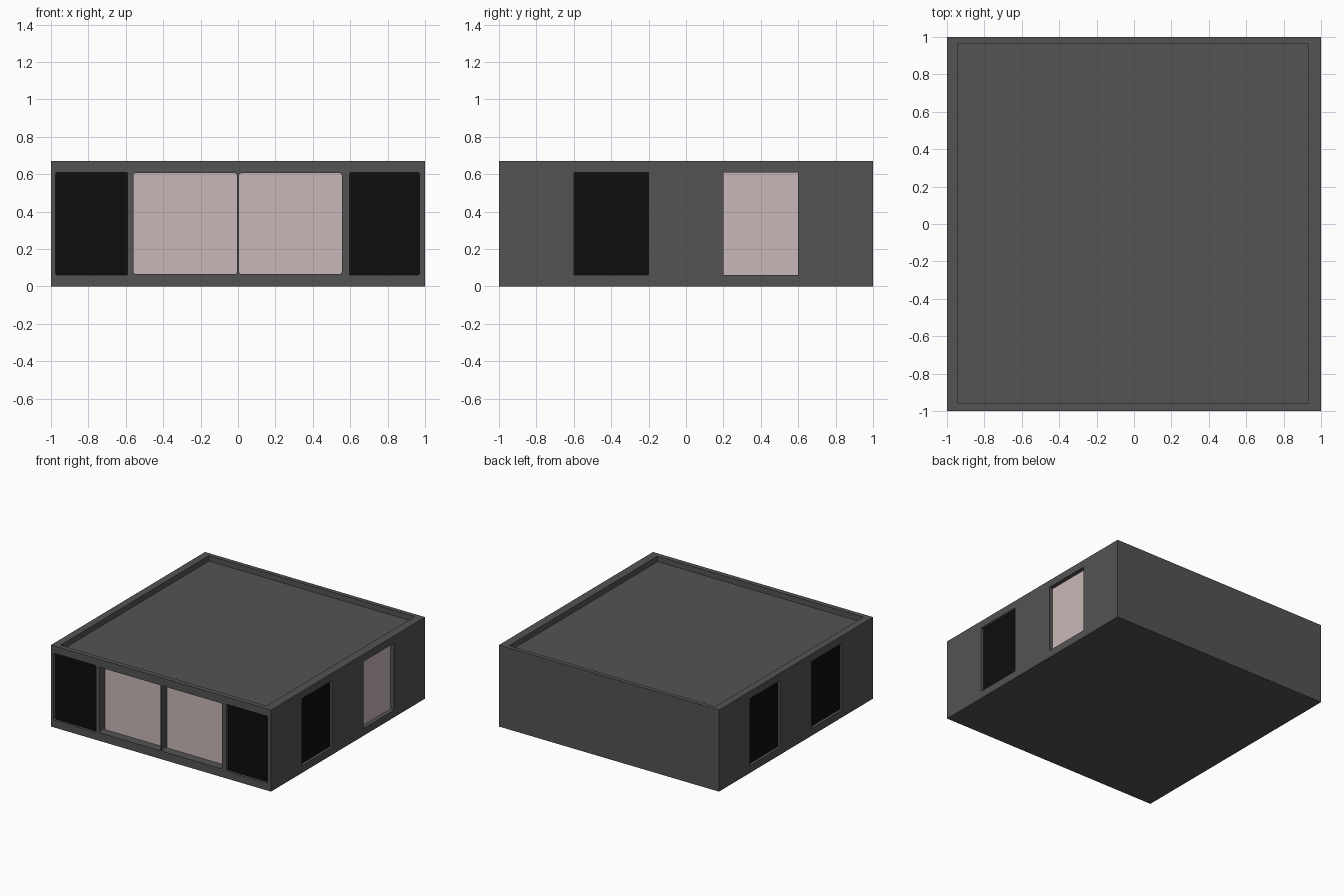
import bpy, bmesh
from mathutils import Vector

if "Cube" in bpy.data.objects:
    bpy.data.objects.remove(bpy.data.objects["Cube"])


def material(name, rgb):
    m = bpy.data.materials.new(name)
    m.diffuse_color = (*rgb, 1)
    m.use_nodes = True
    m.node_tree.nodes["Principled BSDF"].inputs["Base Color"].default_value = m.diffuse_color
    return m


GREY = material("dark_grey", (0.087, 0.087, 0.087))
BLACK = material("black_glass", (0.004, 0.004, 0.004))
PINK = material("pale_pink", (0.59, 0.485, 0.48))


def box(name, lo, hi, mat, round_axis=None, radius=0.01):
    """Box from corner to corner; edges along round_axis may be rounded."""
    lo, hi = Vector(lo), Vector(hi)
    bm = bmesh.new()
    bmesh.ops.create_cube(bm, size=1)
    for v in bm.verts:
        v.co = Vector(((lo[i] + hi[i]) / 2 + v.co[i] * (hi[i] - lo[i])) for i in range(3))
    if round_axis is not None:
        edges = [e for e in bm.edges
                 if abs(e.verts[0].co[round_axis] - e.verts[1].co[round_axis]) > 1e-4]
        bmesh.ops.bevel(bm, geom=edges, offset=radius, segments=3, profile=0.5, affect='EDGES')
    me = bpy.data.meshes.new(name)
    bm.to_mesh(me)
    bm.free()
    me.materials.append(mat)
    ob = bpy.data.objects.new(name, me)
    bpy.context.collection.objects.link(ob)
    return ob


def cut(target, cutter):
    mod = target.modifiers.new("cut", 'BOOLEAN')
    mod.operation = 'DIFFERENCE'
    mod.solver = 'EXACT'
    mod.object = cutter
    bpy.context.view_layer.objects.active = target
    bpy.ops.object.modifier_apply(modifier=mod.name)
    bpy.data.objects.remove(cutter)


H = 0.67
T = 0.005  # pane thickness
body = box("building_body", (-1, -1, 0), (1, 1, H), GREY)

# sunken roof behind a low parapet
cut(body, box("roof_cutter", (-0.94, -0.96, H - 0.045), (0.93, 0.965, H + 0.1), GREY))

# front windows: name, x range, z range, recess depth, colour
front = [
    ("front_left_window", -0.975, -0.59, 0.06, 0.61, 0.02, BLACK),
    ("front_right_window", 0.595, 0.97, 0.06, 0.61, 0.02, BLACK),
    ("front_door_left", -0.56, -0.006, 0.067, 0.605, 0.07, PINK),
    ("front_door_right", 0.006, 0.555, 0.067, 0.605, 0.07, PINK),
]
for name, x0, x1, z0, z1, d, mat in front:
    cut(body, box("cutter", (x0, -1.1, z0), (x1, -1 + d + T, z1), GREY, 1))
    box(name, (x0, -1 + d, z0), (x1, -1 + d + T, z1), mat)

# side windows: name, side, y range, recess depth, colour
sides = [
    ("right_front_window", 1, -0.6, -0.2, 0.022, BLACK),
    ("right_back_door", 1, 0.2, 0.6, 0.033, PINK),
    ("left_front_window", -1, -0.6, -0.2, 0.022, BLACK),
    ("left_back_window", -1, 0.2, 0.6, 0.022, BLACK),
]
for name, s, y0, y1, d, mat in sides:
    outer, face, back = s * 1.1, s * (1 - d), s * (1 - d - T)
    cut(body, box("cutter", (min(outer, back), y0, 0.06), (max(outer, back), y1, 0.61), GREY))
    box(name, (min(face, back), y0, 0.06), (max(face, back), y1, 0.61), mat)
